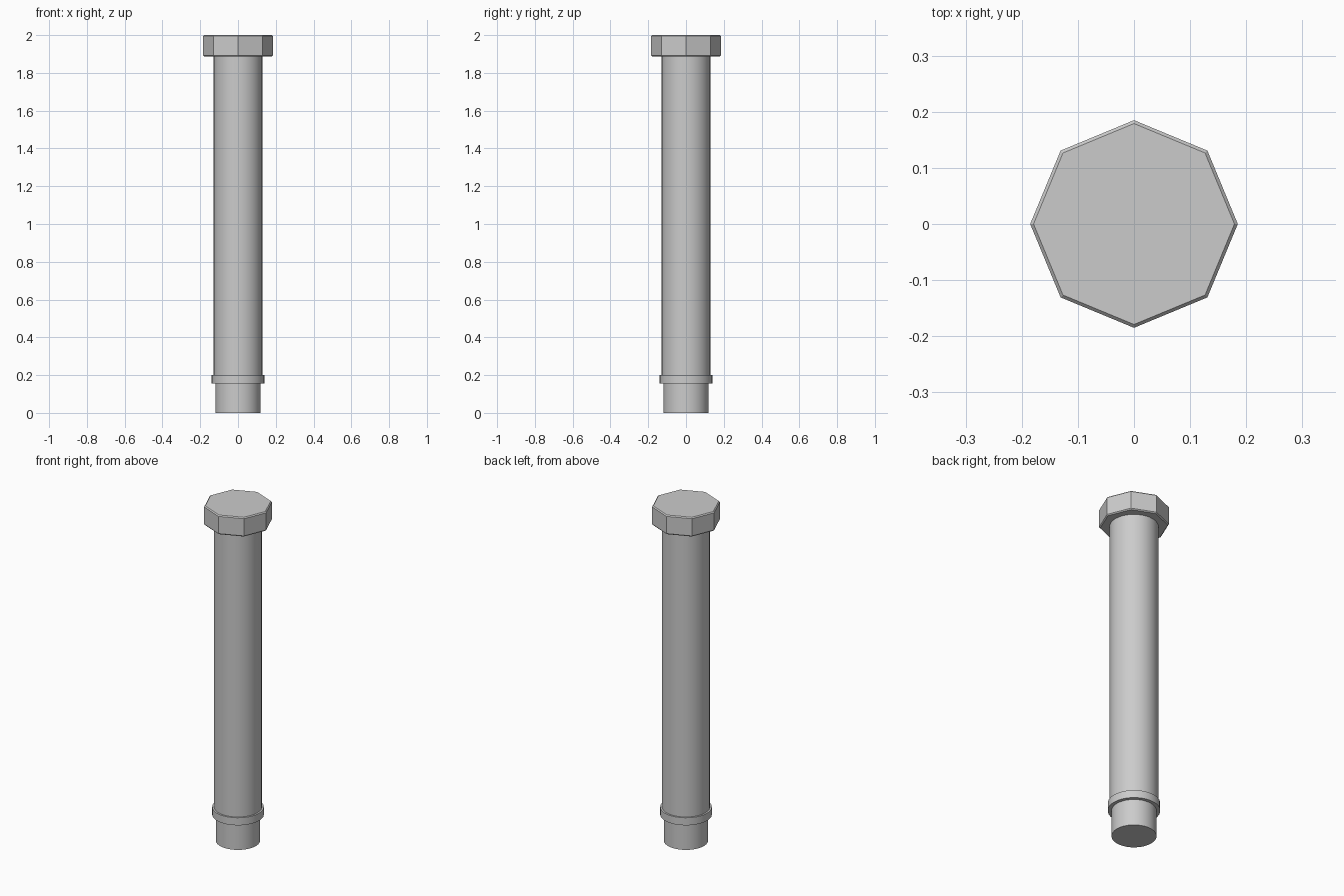
import bpy
import bmesh
from math import cos, sin, tau, radians

cube = bpy.data.objects.get("Cube")
if cube:
    bpy.data.objects.remove(cube, do_unlink=True)

# Single plain grey metal
metal = bpy.data.materials.new("grey metal")
metal.use_nodes = True
grey = (0.6, 0.6, 0.6, 1)
metal.diffuse_color = grey
metal.node_tree.nodes["Principled BSDF"].inputs["Base Color"].default_value = grey


def turned_part(name, profile, sides, smooth=False):
    """Closed solid with a regular cross-section at each (radius, height)."""
    bm = bmesh.new()
    rings = [[bm.verts.new((r * cos(tau * i / sides), r * sin(tau * i / sides), z))
              for i in range(sides)] for r, z in profile]
    for low, high in zip(rings, rings[1:]):
        for i in range(sides):
            j = (i + 1) % sides
            bm.faces.new((low[i], low[j], high[j], high[i]))
    bm.faces.new(rings[0][::-1])
    bm.faces.new(rings[-1])
    mesh = bpy.data.meshes.new(name)
    bm.to_mesh(mesh)
    bm.free()
    mesh.materials.append(metal)
    obj = bpy.data.objects.new(name, mesh)
    bpy.context.collection.objects.link(obj)
    if smooth:
        bpy.ops.object.select_all(action='DESELECT')
        obj.select_set(True)
        bpy.context.view_layer.objects.active = obj
        bpy.ops.object.shade_smooth_by_angle(angle=radians(30))
    return obj


# Plain tip, collar and long shaft
turned_part("tip", [(0.119, 0), (0.119, 0.155)], 32, True)
turned_part("collar", [(0.139, 0.155), (0.139, 0.2)], 32, True)
turned_part("shaft", [(0.129, 0.2), (0.129, 1.89)], 32, True)

# Eight-sided head with fine chamfers on its top and bottom rims
turned_part("head", [(0.179, 1.886), (0.185, 1.892), (0.185, 1.994), (0.179, 2)], 8)
